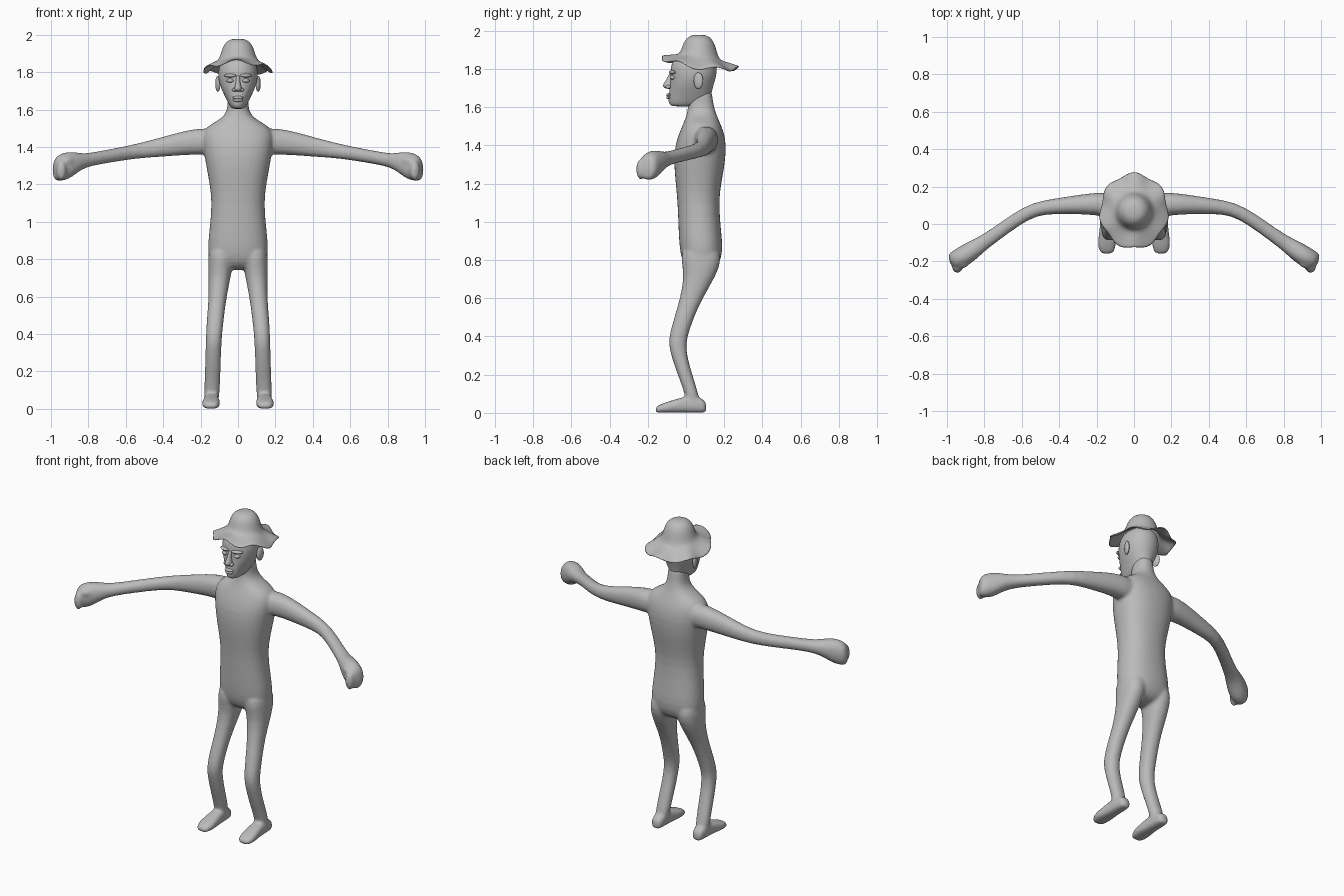
import bpy, bmesh, math
from mathutils import Vector, Matrix

if "Cube" in bpy.data.objects:
    bpy.data.objects.remove(bpy.data.objects["Cube"])

grey = bpy.data.materials.new("clay grey")
grey.diffuse_color = (0.5, 0.5, 0.5, 1)
grey.use_nodes = True
grey.node_tree.nodes["Principled BSDF"].inputs["Base Color"].default_value = grey.diffuse_color


def finish(name, bm, subsurf=0):
    bmesh.ops.recalc_face_normals(bm, faces=bm.faces)
    me = bpy.data.meshes.new(name)
    bm.to_mesh(me)
    bm.free()
    me.materials.append(grey)
    me.shade_smooth()
    ob = bpy.data.objects.new(name, me)
    bpy.context.collection.objects.link(ob)
    if subsurf:
        ob.modifiers.new("Smooth surface", 'SUBSURF').levels = subsurf
        ob.modifiers["Smooth surface"].render_levels = subsurf
    return ob


def loft(bm, rings, n=16, power=2.2):
    """Skin closed superellipse rings given as (centre, half-axis u, half-axis v)."""
    loops = []
    for c, u, v in rings:
        loop = []
        for i in range(n):
            a = 2 * math.pi * i / n
            ca, sa = math.cos(a), math.sin(a)
            p = Vector(c) + Vector(u) * math.copysign(abs(ca) ** (2 / power), ca) \
                + Vector(v) * math.copysign(abs(sa) ** (2 / power), sa)
            loop.append(bm.verts.new(p))
        loops.append(loop)
    for a, b in zip(loops, loops[1:]):
        for i in range(n):
            bm.faces.new((a[i], a[(i + 1) % n], b[(i + 1) % n], b[i]))
    bm.faces.new(loops[0])
    bm.faces.new(loops[-1])


def level(z, x0, x1, y0, y1):
    """Horizontal ring from its extents."""
    return ((x0 + x1) / 2, (y0 + y1) / 2, z), ((x1 - x0) / 2, 0, 0), (0, (y1 - y0) / 2, 0)


def ball(bm, c, r, turn=0.0, seg=16):
    m = Matrix.Translation(c) @ Matrix.Rotation(turn, 4, 'Z') @ Matrix.Diagonal((*r, 1))
    bmesh.ops.create_uvsphere(bm, u_segments=seg, v_segments=seg // 2 + 2, radius=1, matrix=m)


# Body: torso, neck, arms, hands, legs and feet blended into one skin
bm = bmesh.new()
torso = [(0.74, .12, .03, .13), (0.78, .155, -.02, .18), (0.86, .165, -.035, .195),
         (0.95, .155, -.04, .185), (1.10, .14, -.045, .172), (1.20, .153, -.055, .185),
         (1.30, .172, -.065, .205), (1.40, .19, -.06, .213), (1.47, .195, -.035, .20),
         (1.515, .165, -.015, .18), (1.55, .09, 0, .165), (1.59, .058, .01, .15),
         (1.65, .055, .01, .138), (1.70, .055, .01, .138)]
loft(bm, [level(z, -w, w, y0, y1) for z, w, y0, y1 in torso], 20, 2.3)

leg = [(0.88, .02, .155, -.02, .17), (0.80, .02, .162, -.03, .19), (0.72, .035, .16, -.01, .16),
       (0.60, .06, .157, -.032, .088), (0.50, .073, .166, -.062, .042), (0.42, .082, .171, -.085, .015),
       (0.36, .087, .173, -.094, .0), (0.29, .09, .175, -.075, .008), (0.20, .092, .178, -.045, .034),
       (0.10, .097, .182, -.005, .066), (0.03, .10, .182, .0, .08)]
foot = [(.108, .142, .022, .05), (.09, .142, .036, .075), (.04, .142, .04, .09), (-.01, .142, .04, .085),
        (-.06, .143, .047, .07), (-.11, .145, .05, .055), (-.145, .145, .042, .04), (-.162, .145, .025, .028)]
arm = [((.10, .10, 1.425), .07, .075), ((.20, .108, 1.432), .062, .072), ((.30, .104, 1.42), .052, .065),
       ((.42, .095, 1.398), .042, .052), ((.53, .082, 1.38), .037, .041), ((.63, .025, 1.362), .037, .037),
       ((.74, -.055, 1.343), .037, .036), ((.82, -.11, 1.327), .042, .037), ((.865, -.14, 1.318), .052, .055),
       ((.91, -.172, 1.30), .056, .077), ((.955, -.195, 1.29), .053, .074), ((.985, -.208, 1.275), .042, .056)]
for s in (-1, 1):
    loft(bm, [level(z, *sorted((s * x0, s * x1)), y0, y1) for z, x0, x1, y0, y1 in leg])
    loft(bm, [((s * x, y, h / 2), (w, 0, 0), (0, 0, h / 2)) for y, x, w, h in foot], 16, 2.8)
    rings = []
    for i, (c, w, h) in enumerate(arm):
        a, b = Vector(arm[max(i - 1, 0)][0]), Vector(arm[min(i + 1, len(arm) - 1)][0])
        side = (b - a).cross(Vector((0, 0, 1))).normalized() * w
        rings.append(((s * c[0], c[1], c[2]), (s * side.x, side.y, side.z), (0, 0, h)))
    loft(bm, rings)
    # curled fingers and thumb
    ball(bm, (s * .945, -.236, 1.275), (.028, .026, .055), s * .5)
    ball(bm, (s * .905, -.212, 1.325), (.04, .02, .024), -s * .6)
body = finish("body", bm, 1)
remesh = body.modifiers.new("Blend", 'REMESH')
remesh.mode = 'VOXEL'
remesh.voxel_size = 0.009
remesh.use_smooth_shade = True
soft = body.modifiers.new("Soften", 'SMOOTH')
soft.factor, soft.iterations = 0.5, 6

# Head: skull and jaw, with nose, brow, eyelids, lips and ears
bm = bmesh.new()
skull = [(1.603, .028, -.07, .05), (1.615, .042, -.09, .09), (1.64, .056, -.094, .125),
         (1.67, .07, -.09, .135), (1.71, .09, -.086, .143), (1.75, .104, -.082, .157),
         (1.79, .108, -.084, .163), (1.84, .102, -.075, .163), (1.89, .07, -.03, .13)]
loft(bm, [level(z, -w, w, y0, y1) for z, w, y0, y1 in skull], 20, 2.1)
finish("head", bm, 2)

bm = bmesh.new()
loft(bm, [level(z, -w, w, y0, -.06) for z, w, y0 in
          ((1.695, .016, -.10), (1.703, .022, -.118), (1.715, .021, -.124),
           (1.735, .013, -.110), (1.765, .010, -.092), (1.785, .012, -.084))], 12)
finish("nose", bm, 1)

bm = bmesh.new()
for s in (-1, 1):
    ball(bm, (s * .021, -.093, 1.706), (.011, .014, .010))
finish("nostrils", bm)

bm = bmesh.new()
for s in (-1, 1):
    ball(bm, (s * .042, -.07, 1.755), (.020, .014, .011), s * .25)
finish("eyes", bm)

bm = bmesh.new()
for s in (-1, 1):
    ball(bm, (s * .042, -.07, 1.782), (.034, .018, .010), s * .3)
finish("brow", bm)

bm = bmesh.new()
for z, w in ((1.664, .030), (1.650, .027)):
    ball(bm, (0, -.088, z), (w, .015, .009))
finish("lips", bm)

bm = bmesh.new()
for s in (-1, 1):
    ball(bm, (s * .108, .065, 1.738), (.012, .026, .043), -s * .3)
finish("ears", bm)

# Hat: domed crown flowing into a wavy brim
bm = bmesh.new()
N, CY = 48, .07
profile = [(.03, 1.979), (.055, 1.968), (.076, 1.945), (.087, 1.915), (.096, 1.885), (.108, 1.862)]
loops = []
for r, z in profile:
    drop = (1.98 - z) * .13          # crown base sits lower at the back
    loops.append([bm.verts.new((r * math.sin(a), CY - r * math.cos(a), z + drop * math.cos(a)))
                  for a in (2 * math.pi * i / N for i in range(N))])
for t in (.35, .7, 1.0):
    loop = []
    for i in range(N):
        a = 2 * math.pi * i / N
        edge_z = 1.82 + .028 * math.cos(a) + .012 * math.cos(2 * a) + .013 * math.cos(6 * a + .4)
        wave = .008 * math.cos(7 * a + math.pi)
        rx, ry = (.108 + t * (e - .108 + wave) for e in (.185, .203))
        z0 = 1.862 + .015 * math.cos(a)
        loop.append(bm.verts.new((rx * math.sin(a), CY - ry * math.cos(a), z0 + (edge_z - z0) * t)))
    loops.append(loop)
bm.faces.new(loops[0])
for a, b in zip(loops, loops[1:]):
    for i in range(N):
        bm.faces.new((a[i], a[(i + 1) % N], b[(i + 1) % N], b[i]))
hat = finish("hat", bm)
shell = hat.modifiers.new("Thickness", 'SOLIDIFY')
shell.thickness = 0.008
hat.modifiers.new("Smooth surface", 'SUBSURF').levels = 1
